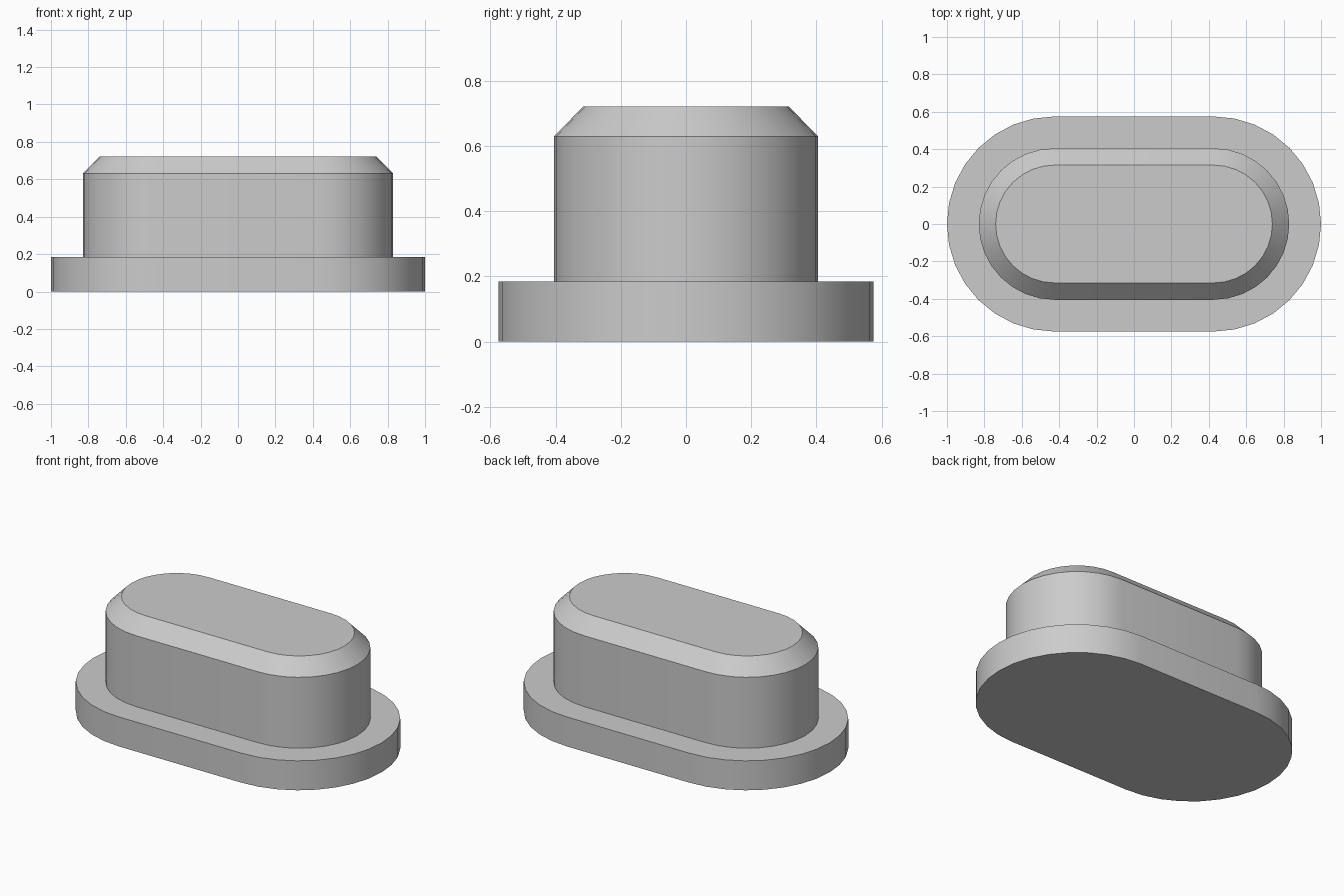
import bpy, bmesh, math

if "Cube" in bpy.data.objects:
    bpy.data.objects.remove(bpy.data.objects["Cube"])

STRAIGHT = 0.425   # half length of the straight sides
SEGMENTS = 16      # facets per rounded end

grey = bpy.data.materials.new("plain grey")
grey.diffuse_color = (0.6, 0.6, 0.6, 1)
grey.use_nodes = True
grey.node_tree.nodes["Principled BSDF"].inputs["Base Color"].default_value = grey.diffuse_color


def stadium(bm, radius, z):
    """Ring of vertices around a rounded-end slot outline."""
    ring = []
    for side, start in ((1, -math.pi / 2), (-1, math.pi / 2)):
        for i in range(SEGMENTS + 1):
            a = start + math.pi * i / SEGMENTS
            ring.append(bm.verts.new((side * STRAIGHT + radius * math.cos(a),
                                      radius * math.sin(a), z)))
    return ring


def stacked_solid(name, profile):
    """Closed solid through slot outlines given as (radius, height)."""
    bm = bmesh.new()
    rings = [stadium(bm, r, z) for r, z in profile]
    for low, high in zip(rings, rings[1:]):
        for i in range(len(low)):
            j = (i + 1) % len(low)
            bm.faces.new((low[i], low[j], high[j], high[i]))
    bm.faces.new(rings[0][::-1])
    bm.faces.new(rings[-1])
    mesh = bpy.data.meshes.new(name)
    bm.to_mesh(mesh)
    bm.free()
    mesh.materials.append(grey)
    obj = bpy.data.objects.new(name, mesh)
    bpy.context.collection.objects.link(obj)
    bpy.context.view_layer.objects.active = obj
    obj.select_set(True)
    bpy.ops.object.shade_smooth_by_angle(angle=math.radians(30))
    return obj


# Wide flange, upright plug wall and chamfered top in one solid
stacked_solid("flanged_plug", [
    (0.575, 0), (0.575, 0.185),     # flange
    (0.405, 0.185), (0.405, 0.63),  # plug wall
    (0.315, 0.722),                 # chamfer
])
